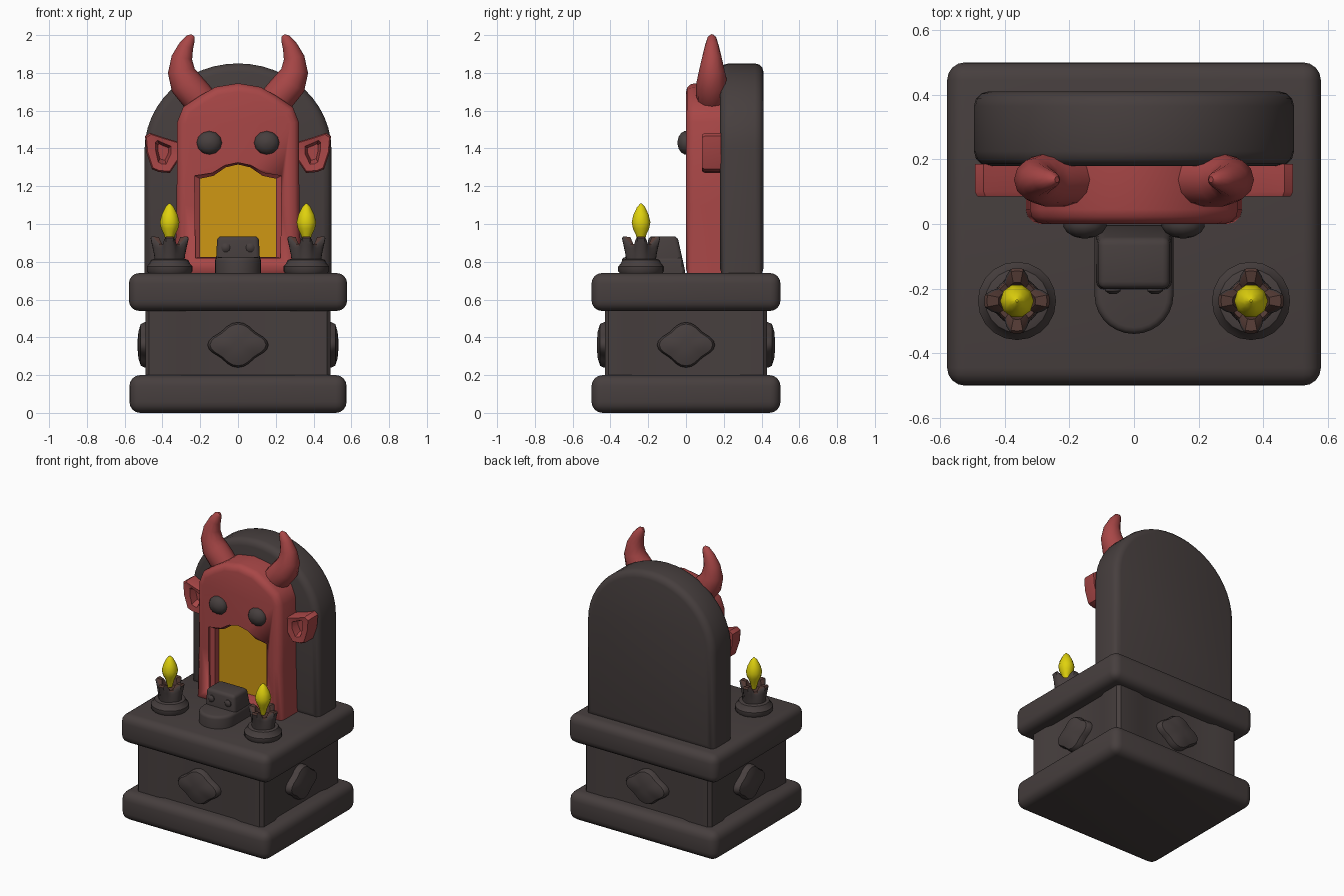
import bpy, bmesh, math
from mathutils import Vector

if "Cube" in bpy.data.objects:
    bpy.data.objects.remove(bpy.data.objects["Cube"])


def material(name, rgb):
    m = bpy.data.materials.new(name)
    m.diffuse_color = (*rgb, 1)
    m.use_nodes = True
    m.node_tree.nodes["Principled BSDF"].inputs["Base Color"].default_value = m.diffuse_color
    return m


STONE = material("dark stone", (0.062, 0.049, 0.048))
RED = material("demon red", (0.39, 0.062, 0.062))
GOLD = material("gold", (0.62, 0.31, 0.007))
FLAME = material("flame yellow", (0.74, 0.64, 0.004))
BROWN = material("cup brown", (0.09, 0.044, 0.036))


def loft(name, rings, mat, bevel=0.0, edges="none", segments=3, mirror=False, angle=40):
    """Skin closed rings of points, cap both ends, optionally bevel."""
    bm = bmesh.new()
    vs = [[bm.verts.new(p) for p in ring] for ring in rings]
    n = len(vs[0])
    for a, b in zip(vs, vs[1:]):
        for i in range(n):
            bm.faces.new((a[i], a[(i + 1) % n], b[(i + 1) % n], b[i]))
    first, last = bm.faces.new(vs[0]), bm.faces.new(vs[-1])
    bmesh.ops.recalc_face_normals(bm, faces=bm.faces)
    pick = {"none": [], "all": list(bm.edges), "last": list(last.edges),
            "both": list(first.edges) + list(last.edges)}[edges]
    if pick:
        bmesh.ops.bevel(bm, geom=pick, offset=bevel, segments=segments,
                        profile=0.5, affect="EDGES", clamp_overlap=True)
    me = bpy.data.meshes.new(name)
    bm.to_mesh(me)
    bm.free()
    me.materials.append(mat)
    me.polygons.foreach_set("use_smooth", [True] * len(me.polygons))
    me.set_sharp_from_angle(angle=math.radians(angle))
    ob = bpy.data.objects.new(name, me)
    bpy.context.collection.objects.link(ob)
    if mirror:
        ob.modifiers.new("mirror", "MIRROR").use_mirror_merge = False
    return ob


def rect(x, y0, y1, z):
    return [(-x, y0, z), (x, y0, z), (x, y1, z), (-x, y1, z)]


def upright(outline, y):
    return [(x, y, z) for x, z in outline]


def symmetric(half):
    """Mirror a half outline, listed from bottom right to the top centre."""
    return half + [(-x, z) for x, z in reversed(half) if x > 1e-6]


def scaled(outline, k, c):
    return [(c[0] + (x - c[0]) * k, c[1] + (z - c[1]) * k) for x, z in outline]


def turned(cx, cy, profile, n=20):
    """Horizontal circles from (radius, z) pairs."""
    return [[(cx + r * math.cos(t), cy + r * math.sin(t), z)
             for t in (math.tau * i / n for i in range(n))] for r, z in profile]


# pedestal slabs
loft("base_slab", [rect(0.575, -0.5, 0.5, 0), rect(0.575, -0.5, 0.5, 0.2)],
     STONE, 0.058, "all", 4)
loft("top_slab", [rect(0.578, -0.5, 0.5, 0.54), rect(0.578, -0.5, 0.5, 0.74)],
     STONE, 0.055, "all", 4)

# pedestal body with slightly sunken panels between its corners
X, Y, D = 0.49, 0.43, 0.015
quarter = [(X - D, 0.24), (X, 0.29), (X, Y - 0.02), (X - 0.02, Y), (0.32, Y), (0.27, Y - D)]
plan = quarter + [(-x, y) for x, y in reversed(quarter)]
plan += [(-x, -y) for x, y in plan]
loft("pedestal_body", [[(x, y, z) for x, y in plan] for z in (0.17, 0.57)], STONE)

# four lobed medallions on the pedestal sides
for k, side in enumerate(("front", "right", "back", "left")):
    out = (Y if k % 2 == 0 else X) - D
    width = 0.145 if k % 2 == 0 else 0.138
    rings = []
    for s, d in ((1, -0.01), (1, 0.02), (0.92, 0.04), (0.6, 0.052), (0.25, 0.056)):
        ring = []
        for i in range(32):
            t = math.tau * i / 32
            r = s * (1 + 0.11 * math.cos(4 * t))
            p = (r * width * math.cos(t), -out - d, 0.36 + r * 0.108 * math.sin(t))
            a = k * math.pi / 2
            ring.append((p[0] * math.cos(a) - p[1] * math.sin(a),
                         p[0] * math.sin(a) + p[1] * math.cos(a), p[2]))
        rings.append(ring)
    loft(side + "_medallion", rings, STONE)

# arched back stone
arch = [(0.495, 0.72)] + [(0.495 * math.cos(t), 1.39 + 0.46 * math.sin(t))
                         for t in (math.pi / 2 * i / 12 for i in range(13))]
arch = symmetric(arch[:-1] + [(0.0, 1.85)])
loft("arched_back", [upright(arch, 0.18), upright(arch, 0.41)], STONE, 0.045, "both")

# red face with a mouth opening that flares outward
face = symmetric([(0.335, 0.72), (0.325, 1.1), (0.322, 1.54), (0.29, 1.62), (0.2, 1.68),
                  (0.12, 1.725), (0, 1.745)])
head = loft("face", [upright(face, 0.19), upright(face, 0.0)], RED, 0.045, "last")
mouth = symmetric([(0.2, 0.825), (0.2, 1.24), (0.13, 1.255), (0.065, 1.3), (0, 1.315)])
flare = symmetric([(0.225, 0.82), (0.23, 1.255), (0.135, 1.27), (0.07, 1.31), (0, 1.325)])
cutter = loft("mouth_cutter", [upright(flare, -0.05), upright(flare, 0.015),
                               upright(mouth, 0.03), upright(mouth, 0.08)], RED)
cutter.hide_render = True
cutter.hide_set(True)
cut = head.modifiers.new("mouth", "BOOLEAN")
cut.operation, cut.solver, cut.object = "DIFFERENCE", "EXACT", cutter
loft("mouth_panel", [upright(mouth, 0.083), upright(mouth, 0.075)], GOLD)

# eyes
loft("eyes", [[(0.152 + 0.068 * math.sin(a) * math.cos(t), -0.045 * math.cos(a),
                1.43 + 0.063 * math.sin(a) * math.sin(t))
               for t in (math.tau * i / 12 for i in range(12))]
              for a in (0.1, 0.5, 0.95, 1.4, 1.9)], STONE, mirror=True)

# ears with a hollow
ear = [(0.3, 1.43), (0.40, 1.46), (0.465, 1.482), (0.492, 1.465), (0.485, 1.38),
       (0.455, 1.29), (0.42, 1.275), (0.36, 1.27), (0.3, 1.36)]
c = (0.397, 1.385)
loft("ears", [upright(ear, 0.185), upright(ear, 0.1), upright(scaled(ear, 0.92, c), 0.085),
              upright(scaled([(c[0] + (x - c[0]) * 0.72, z) for x, z in ear], 0.6, c), 0.09),
              upright(scaled([(c[0] + (x - c[0]) * 0.72, z) for x, z in ear], 0.4, c), 0.14)],
     RED, mirror=True)

# horns: circles swept along a curved path of (x, z, radius)
path = [(0.17, 1.63, 0.08), (0.225, 1.685, 0.088), (0.275, 1.745, 0.087), (0.3, 1.81, 0.072),
        (0.297, 1.88, 0.055), (0.275, 1.94, 0.04), (0.25, 1.985, 0.025), (0.238, 1.998, 0.01)]
rings = []
for i, (x, z, r) in enumerate(path):
    a, b = path[max(i - 1, 0)], path[min(i + 1, len(path) - 1)]
    d = Vector((b[0] - a[0], 0, b[1] - a[1])).normalized()
    u = Vector((d.z, 0, -d.x))
    rings.append([Vector((x, 0.137, z)) + r * (u * math.cos(t) + Vector((0, 0.95, 0)) * math.sin(t))
                  for t in (math.tau * j / 12 for j in range(12))])
loft("horns", rings, RED, mirror=True)

# candle holders: round foot, four pronged cup, flame
CX, CY = 0.362, -0.238
loft("candle_feet", turned(CX, CY, [(0.11, 0.735), (0.121, 0.75), (0.121, 0.775), (0.108, 0.79),
                                    (0.098, 0.81), (0.08, 0.815)]), STONE, mirror=True)
rings = []
for r, z, lobe, dip in ((0.075, 0.79, 0.02, 0), (0.078, 0.84, 0.06, 0), (0.082, 0.89, 0.14, 0.02),
                        (0.085, 0.925, 0.19, 0.04), (0.078, 0.935, 0.19, 0.04),
                        (0.052, 0.93, 0.1, 0.04), (0.045, 0.885, 0, 0)):
    ring = []
    for i in range(32):
        t = math.tau * i / 32
        w = max(-1, min(1, 1.5 * math.cos(4 * t)))
        q = r * (1 + lobe * w)
        ring.append((CX + q * math.cos(t), CY + q * math.sin(t), z - dip * (1 - w) / 2))
    rings.append(ring)
cups = loft("candle_cups", rings, STONE, mirror=True)
cups.data.materials.append(BROWN)
for p in cups.data.polygons:  # upward and inner faces of the rim are brown
    inward = (p.center - Vector((CX, CY, p.center.z))).dot(p.normal) < -0.01
    if p.center.z > 0.86 and (p.normal.z > 0.4 or inward):
        p.material_index = 1
loft("flames", turned(CX, CY, [(0.014, 0.89), (0.03, 0.945), (0.045, 0.975), (0.052, 1.01),
                               (0.042, 1.05), (0.022, 1.09), (0.004, 1.108)], 10),
     FLAME, mirror=True)

# small step in front of the mouth: rounded tread, raised block, two studs
tread = [(0.122, -0.02)] + [(0.122 * math.cos(t), -0.22 - 0.12 * math.sin(t))
                           for t in (math.pi * i / 14 for i in range(15))] + [(-0.122, -0.02)]
loft("step_tread", [[(x, y, z) for x, y in tread] for z in (0.73, 0.825)],
     STONE, 0.02, "last")
loft("step_block", [rect(0.12, -0.205, 0.0, 0.73), rect(0.11, -0.2, -0.045, 0.935)],
     STONE, 0.022, "all")
loft("step_studs", [[(0.065 + r * math.cos(t), y, 0.875 + r * math.sin(t))
                     for t in (math.tau * i / 10 for i in range(10))]
                    for r, y in ((0.024, -0.19), (0.024, -0.207), (0.012, -0.216))],
     STONE, mirror=True)
